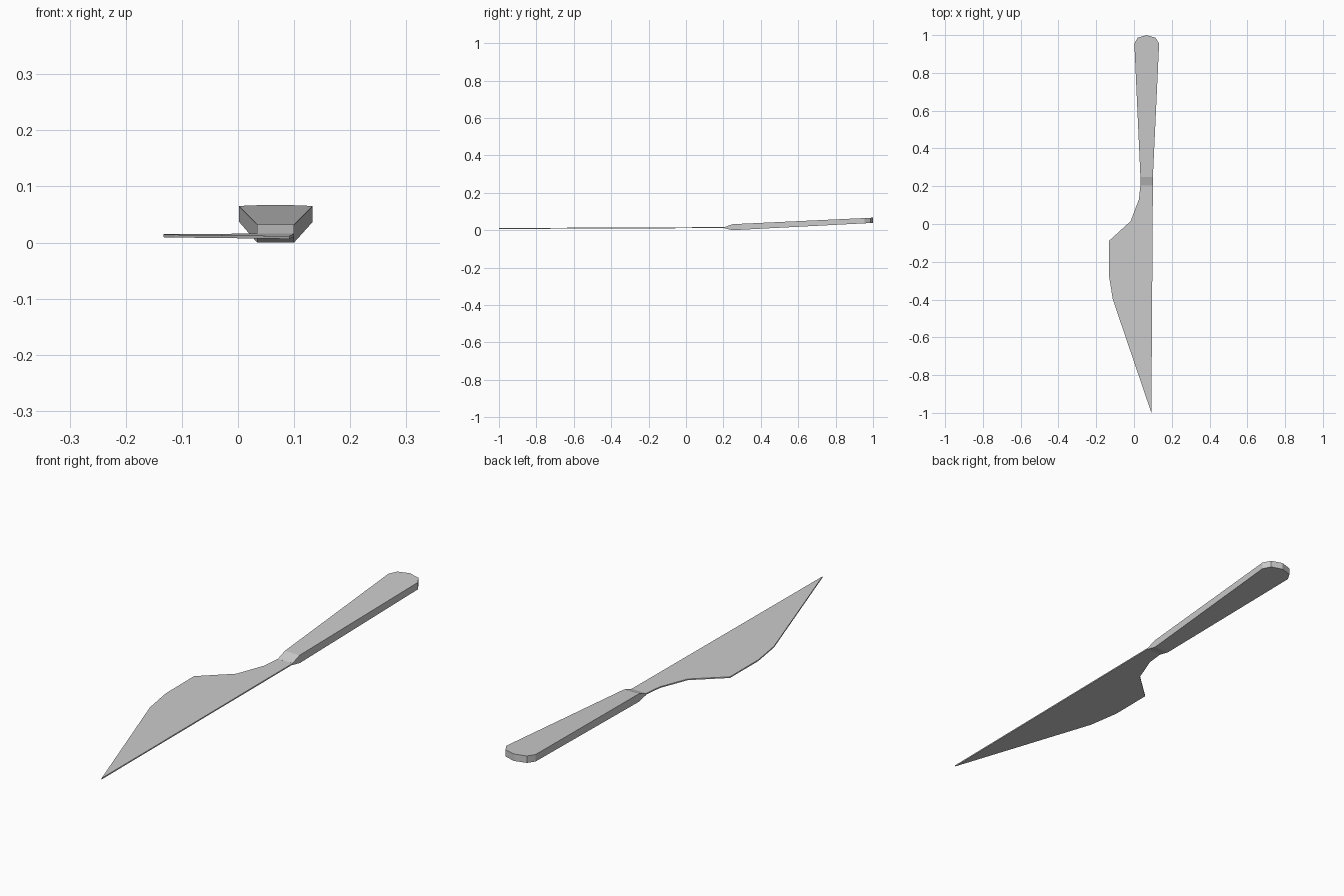
import bpy, bmesh

if "Cube" in bpy.data.objects:
    bpy.data.objects.remove(bpy.data.objects["Cube"])


def loft(name, stations):
    """Skin rectangular sections (y, x_left, x_right, z_bottom, z_top) along y."""
    bm = bmesh.new()
    rings = [[bm.verts.new(p) for p in ((l, y, b), (r, y, b), (r, y, t), (l, y, t))]
             for y, l, r, b, t in stations]
    for a, c in zip(rings, rings[1:]):
        for i in range(4):
            j = (i + 1) % 4
            bm.faces.new((a[i], a[j], c[j], c[i]))
    bm.faces.new(rings[0][::-1])
    bm.faces.new(rings[-1])
    # Collapse pointed ends, then merge coplanar strips into clean flat faces
    bmesh.ops.remove_doubles(bm, verts=bm.verts, dist=0.0005)
    bmesh.ops.dissolve_limit(bm, angle_limit=0.005, verts=bm.verts, edges=bm.edges)
    bmesh.ops.recalc_face_normals(bm, faces=bm.faces)
    mesh = bpy.data.meshes.new(name)
    bm.to_mesh(mesh)
    bm.free()
    obj = bpy.data.objects.new(name, mesh)
    bpy.context.collection.objects.link(obj)
    return obj


# Blade: straight spine on the right, bellied edge on the left
blade_edge = [(-1.0, 0.092), (-0.40, -0.112), (-0.27, -0.133), (-0.09, -0.133),
              (-0.015 + 0.03, -0.018), (0.13, 0.026), (0.205, 0.034)]
loft("blade", [(y, x, 0.092 + 0.008 * (y + 1) / 1.205,
                0.0105 + 0.004 * y, 0.0155 + 0.004 * y) for y, x in blade_edge])

# Handle: short flaring neck, then a widening grip with a rounded butt
grip_outline = [(0.25, 0.034, 0.100), (0.955, 0.002, 0.133), (0.986, 0.019, 0.114),
                (1.0, 0.0665, 0.0665)]
neck = [(0.205, 0.034, 0.100, 0.010, 0.0165)]
grip = [(y, l, r, (y - 0.25) * 0.052, 0.032 + (y - 0.25) * 0.0465)
        for y, l, r in grip_outline]
loft("handle", neck + grip)
